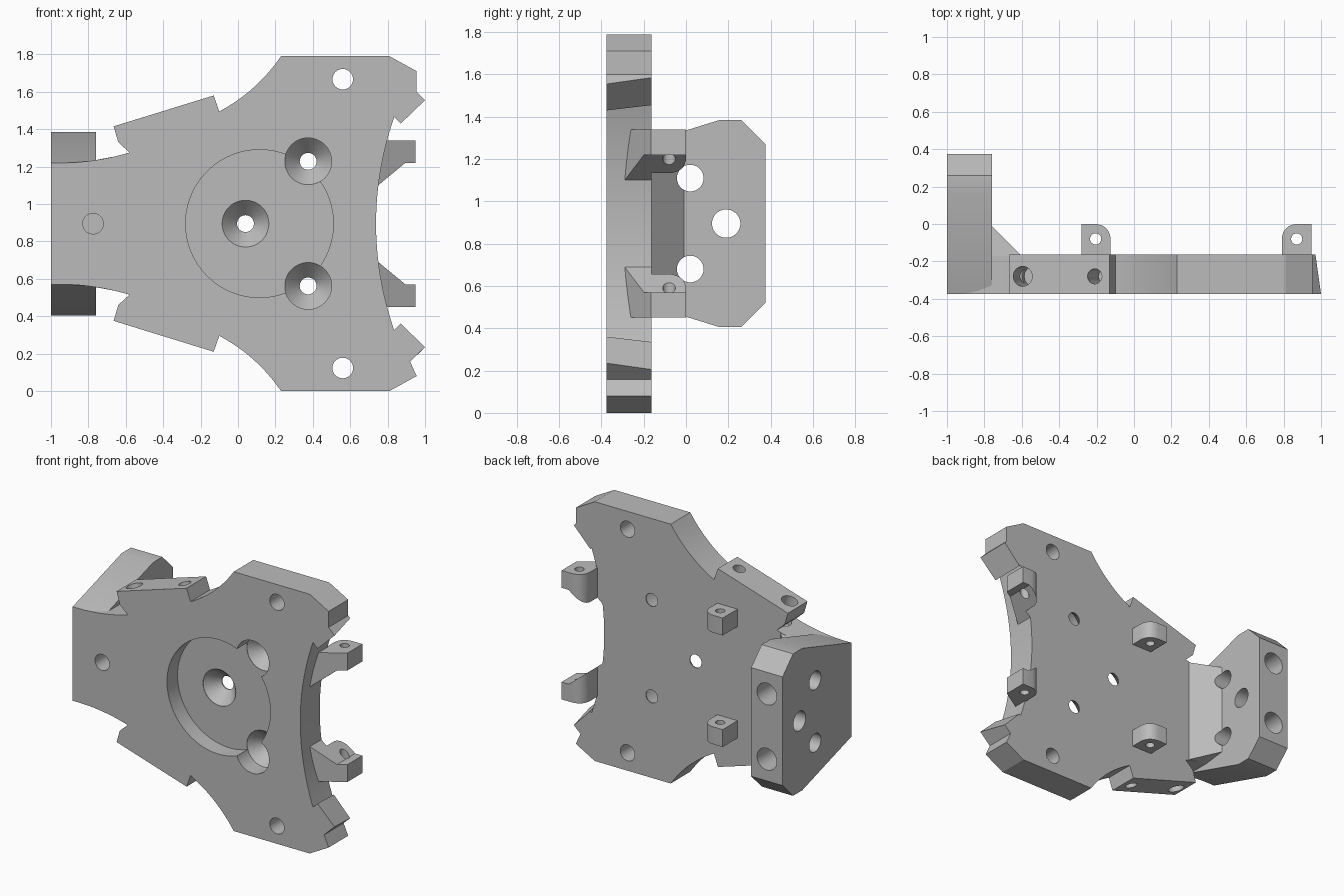
import bpy, bmesh, math
from mathutils import Vector

H = 1.79                       # overall height, parts mirror about H / 2
FRONT, BACK = -0.375, -0.162   # plate faces

if "Cube" in bpy.data.objects:
    bpy.data.objects.remove(bpy.data.objects["Cube"])

grey = bpy.data.materials.new("plain grey")
grey.use_nodes = True
grey.diffuse_color = (0.5, 0.5, 0.5, 1)
grey.node_tree.nodes["Principled BSDF"].inputs["Base Color"].default_value = (0.5, 0.5, 0.5, 1)


def make(name, bm):
    bmesh.ops.recalc_face_normals(bm, faces=bm.faces[:])
    mesh = bpy.data.meshes.new(name)
    bm.to_mesh(mesh)
    bm.free()
    mesh.materials.append(grey)
    ob = bpy.data.objects.new(name, mesh)
    bpy.context.collection.objects.link(ob)
    return ob


def bridge(bm, rings):
    """Skin a list of vertex loops into a closed solid."""
    n = len(rings[0])
    for a, b in zip(rings, rings[1:]):
        for i in range(n):
            j = (i + 1) % n
            bm.faces.new((a[i], a[j], b[j], b[i]))
    bm.faces.new(rings[0])
    bm.faces.new(rings[-1][::-1])


def prism(name, pts, axis, a, b, end_pts=None):
    """Extrude a 2D profile along an axis, optionally to a second profile."""
    place = {"x": lambda p, t: (t, p[0], p[1]),
             "y": lambda p, t: (p[0], t, p[1]),
             "z": lambda p, t: (p[0], p[1], t)}[axis]
    bm = bmesh.new()
    bridge(bm, [[bm.verts.new(place(p, t)) for p in loop]
                for loop, t in ((pts, a), (end_pts or pts, b))])
    return make(name, bm)


def lathe(start, direction, profile, n=48):
    """Round cutter from (distance, radius) pairs along a direction."""
    d = Vector(direction).normalized()
    u = d.orthogonal().normalized()
    v = d.cross(u)
    bm = bmesh.new()
    rings = []
    for t, r in profile:
        c = Vector(start) + d * t
        rings.append([bm.verts.new(c + u * r * math.cos(k * math.tau / n)
                                   + v * r * math.sin(k * math.tau / n)) for k in range(n)])
    bridge(bm, rings)
    return make("cutter", bm)


def boolean(ob, tool, operation="DIFFERENCE", keep=False):
    mod = ob.modifiers.new("cut", "BOOLEAN")
    mod.object, mod.operation, mod.solver = tool, operation, "EXACT"
    dg = bpy.context.evaluated_depsgraph_get()
    mesh = bpy.data.meshes.new_from_object(ob.evaluated_get(dg))
    ob.modifiers.clear()
    ob.data = mesh
    if not keep:
        bpy.data.objects.remove(tool)


def bow(p, q, sag, n=16):
    """Curved edge from p to q, bulging left of travel by sag."""
    p, q = Vector(p), Vector(q)
    d = q - p
    side = Vector((-d.y, d.x)).normalized()
    return [tuple(p + d * t + side * 4 * sag * t * (1 - t))
            for t in (k / n for k in range(n + 1))]


def flip(p):
    return (p[0], H - p[1])


# Plate outline: upper half, then mirrored lower half; the teeth lean back
upper = (bow((-1, 1.22), (-0.58, 1.275), -0.017)
         + [(-0.64, 1.33), (-0.665, 1.415), (-0.13, 1.58)]
         + bow((-0.10, 1.495), (0.23, H), -0.027)
         + [(0.81, H), (0.955, 1.71)])
tooth = [(0.955, 1.60), (1.0, 1.555), (0.87, 1.43)]
tooth_back = [(0.955, 1.60), (0.97, 1.585), (0.845, 1.455)]
inner = bow((0.835, 1.465), (0.835, H - 1.465), -0.097, 32)


def outline(teeth):
    low = [flip(p) for p in teeth[:0:-1]] + [(0.92, 0.158)]
    return upper + teeth + inner + low + [flip(p) for p in upper[::-1]]


plate = prism("main_plate", outline(tooth), "y", FRONT, BACK, outline(tooth_back))

# Round recess, then countersunk screw holes that step down through it
AHEAD = (0, 1, 0)
boolean(plate, lathe((0.115, -0.5, H / 2), AHEAD, [(0, 0.395), (0.24, 0.395)], 96))
for x, z in ((0.04, H / 2), (0.375, 1.228), (0.375, H - 1.228)):
    boolean(plate, lathe((x, -0.5, z), AHEAD,
                         [(0, 0.125), (0.242, 0.125), (0.33, 0.045), (0.5, 0.045)]))
for z in (1.667, H - 1.667):
    boolean(plate, lathe((0.56, -0.5, z), AHEAD, [(0, 0.055), (0.5, 0.055)]))

# Screw holes square to the slanted shoulders
for x, z, r in ((-0.595, 1.437, 0.053), (-0.21, 1.555, 0.04)):
    for s in (1, -1):
        start = (x - 0.015, -0.28, H / 2 + s * (z + 0.048 - H / 2))
        boolean(plate, lathe(start, (0.295, 0, -0.955 * s), [(0, r), (0.25, r)]))

# Mounting block with chamfered back corners
half = [(FRONT + 0.001, 1.22), (0.16, 1.385), (0.26, 1.385), (0.375, 1.27)]
block = prism("mounting_block", half + [flip(p) for p in half[::-1]], "x", -1, -0.76)

# Wedge joining the block to the plate
bm = bmesh.new()
for x, y, h in ((-0.76, -0.17, 0.34), (-0.60, -0.17, 0.37), (-0.76, -0.01, 0.32)):
    for s in (1, -1):
        bm.verts.new((x, y, H / 2 + s * h))
bmesh.ops.convex_hull(bm, input=bm.verts[:])
wedge = make("block_wedge", bm)

# Cross holes, rear bolt holes and front bolt hole
for y, z, r in ((0.02, 1.11, 0.063), (0.02, H - 1.11, 0.063), (0.19, H / 2, 0.067)):
    tool = lathe((-1.2, y, z), (1, 0, 0), [(0, r), (0.8, r)])
    boolean(block, tool, keep=True)
    boolean(wedge, tool)
for z in (1.12, H - 1.12):
    boolean(block, lathe((-0.88, 0.5, z), (0, -1, 0), [(0, 0.075), (0.48, 0.075)]))
tool = lathe((-0.775, -0.5, H / 2), AHEAD, [(0, 0.055), (0.36, 0.055)])
boolean(block, tool, keep=True)
boolean(plate, tool, keep=True)
boolean(wedge, tool)

parts = [plate, block, wedge]

# Lugs on the back: outer pair carry a sloping brace, inner pair are plain
outer_plan = ([(0.73, -0.302), (0.95, -0.165), (0.95, 0)]
              + bow((0.87, 0), (0.79, -0.08), -0.0234) + [(0.79, BACK), (0.73, BACK)])
outer_side = [(0.74, 1.092), (0.895, 1.22), (0.95, 1.22), (0.95, 1.34), (0.78, 1.34), (0.74, 1.2)]
inner_plan = ([(-0.125, BACK - 0.01)] + bow((-0.125, -0.08), (-0.205, 0), 0.0)[:1]
              + bow((-0.125, -0.08), (-0.205, 0), -0.0234)[1:]
              + [(-0.28, 0), (-0.28, BACK - 0.01)])
for label, mirror in (("upper", lambda p: p), ("lower", flip)):
    z0, z1 = sorted((mirror((0, 1.22))[1], mirror((0, 1.34))[1]))
    outer = prism(label + "_outer_lug", outer_plan, "z", 0.2, 1.6)
    boolean(outer, prism("cutter", [mirror(p) for p in outer_side], "y", -0.5, 0.2), "INTERSECT")
    lug = prism(label + "_inner_lug", inner_plan, "z", z0, z1)
    for ob, x in ((outer, 0.87), (lug, -0.205)):
        boolean(ob, lathe((x, -0.08, 0.2), (0, 0, 1), [(0, 0.03), (1.5, 0.03)], 24))
        parts.append(ob)

# Smooth the round walls, keep machined edges crisp
for ob in parts:
    ob.data.shade_smooth()
    ob.data.set_sharp_from_angle(angle=math.radians(25))
